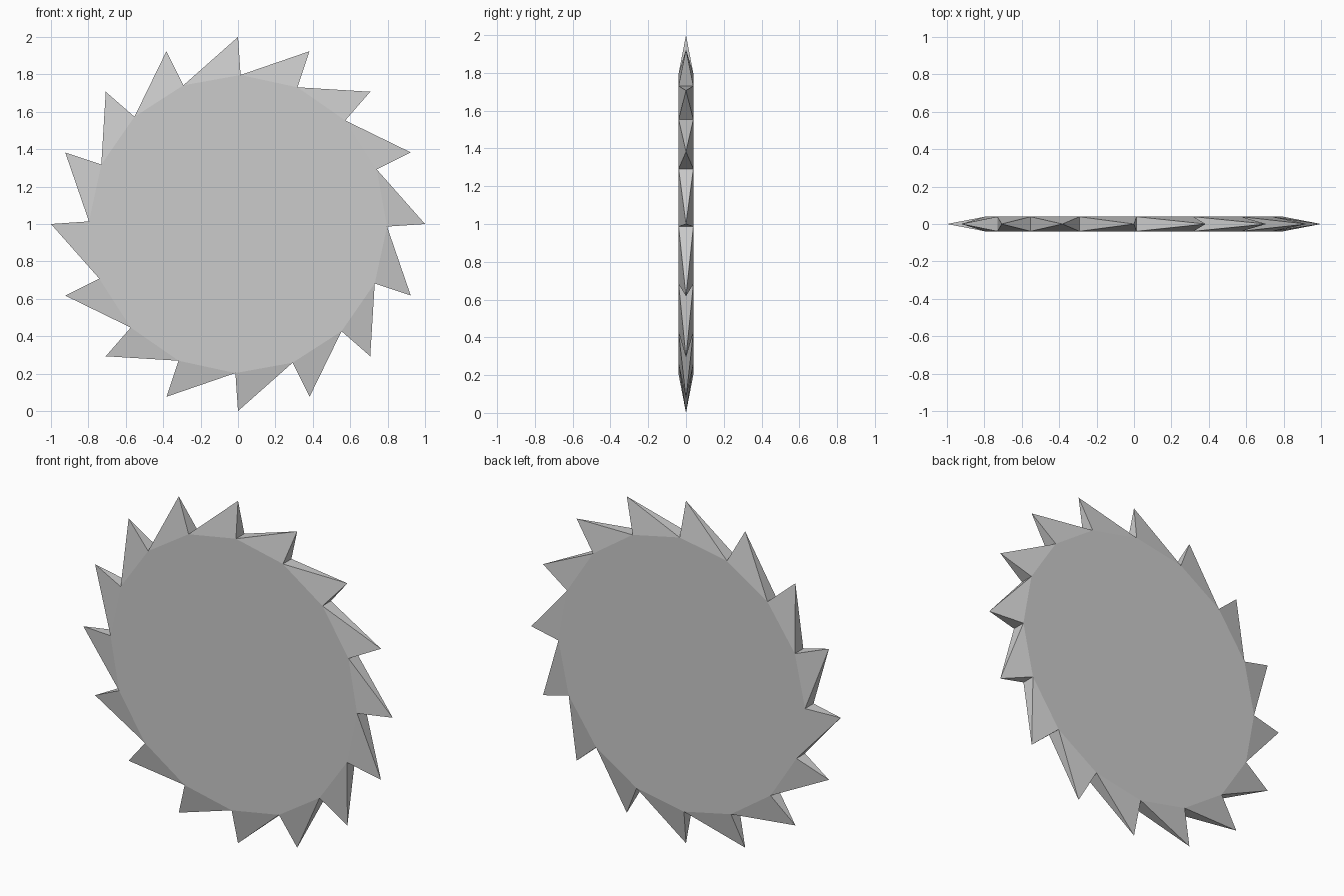
import bpy, bmesh, math

if "Cube" in bpy.data.objects:
    bpy.data.objects.remove(bpy.data.objects["Cube"])

TEETH = 16
R_BODY, R_TIP, HALF = 0.797, 1.0, 0.039
STEP = 2 * math.pi / TEETH
LAG = math.radians(-1.0)   # tooth root trails its tip slightly


def polar(r, a, y):
    return (r * math.cos(a), y, 1.0 + r * math.sin(a))


bm = bmesh.new()

# Sixteen-sided disc faces
front = [bm.verts.new(polar(R_BODY, i * STEP + LAG, -HALF)) for i in range(TEETH)]
back = [bm.verts.new(polar(R_BODY, i * STEP + LAG, HALF)) for i in range(TEETH)]
bm.faces.new(front)
bm.faces.new(back[::-1])

# Slanted pyramid tooth on every rim segment
for i in range(TEETH):
    j = (i + 1) % TEETH
    tip = bm.verts.new(polar(R_TIP, i * STEP, 0))
    base = [front[i], back[i], back[j], front[j]]
    for k in range(4):
        bm.faces.new((base[k], base[(k + 1) % 4], tip))

bmesh.ops.recalc_face_normals(bm, faces=bm.faces)
mesh = bpy.data.meshes.new("saw_blade")
bm.to_mesh(mesh)
bm.free()
bpy.context.collection.objects.link(bpy.data.objects.new("saw_blade", mesh))
